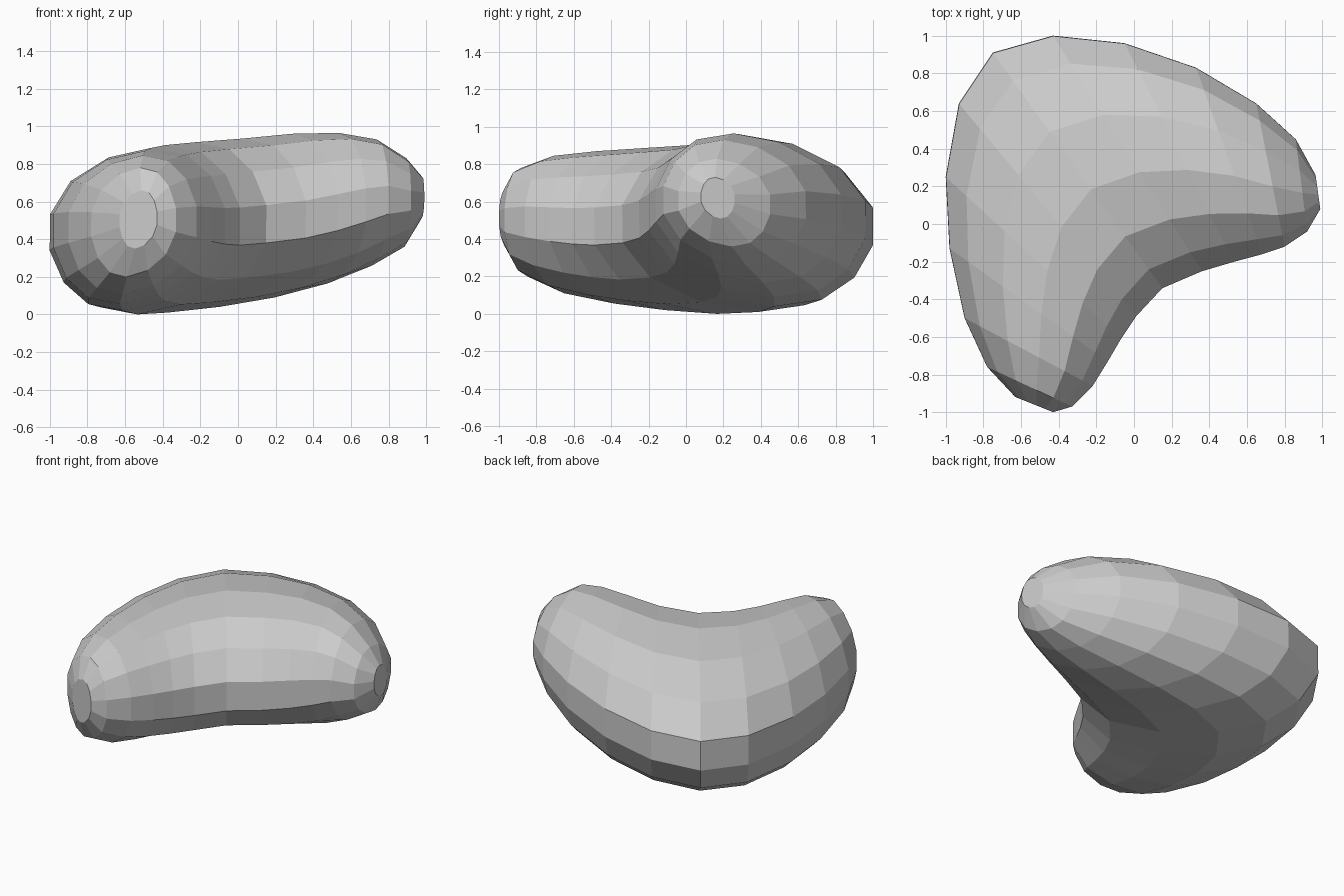
import bpy, bmesh
from math import sin, cos, pi

if "Cube" in bpy.data.objects:
    bpy.data.objects.remove(bpy.data.objects["Cube"])

SIDES = 14
SKEW = 0.08   # cross-sections lean: top toward the inner bend, underside outward
TILT = 0.02   # outer side sits a little lower than the inner side

# Cross-sections from front tip, round the bend, to right tip:
# outer x, outer y, inner x, inner y, bottom z, top z
sections = [
    (-0.63, -0.92, -0.43, -1.00, 0.35, 0.66),
    (-0.78, -0.76, -0.33, -0.97, 0.20, 0.78),
    (-0.90, -0.50, -0.22, -0.86, 0.11, 0.845),
    (-0.98, -0.13, -0.14, -0.73, 0.055, 0.87),
    (-1.00, 0.25, -0.07, -0.61, 0.02, 0.885),
    (-0.93, 0.64, 0.01, -0.49, 0.00, 0.90),
    (-0.75, 0.91, 0.15, -0.34, 0.01, 0.915),
    (-0.43, 1.00, 0.36, -0.25, 0.04, 0.935),
    (-0.05, 0.96, 0.53, -0.20, 0.09, 0.96),
    (0.33, 0.83, 0.68, -0.16, 0.165, 0.965),
    (0.65, 0.64, 0.80, -0.12, 0.26, 0.93),
    (0.86, 0.45, 0.92, -0.04, 0.36, 0.83),
    (0.965, 0.26, 0.99, 0.08, 0.51, 0.73),
]


def ring(bm, ox, oy, ix, iy, lo, hi):
    verts = []
    fit = cos(pi / SIDES)
    for k in range(SIDES):
        a = 2 * pi * (k + 0.5) / SIDES
        c, s = cos(a) / fit, sin(a)
        t = 0.5 - 0.5 * c + SKEW * s ** 3
        z = (lo + hi) / 2 + (hi - lo) * (s / 2 - TILT * c)
        verts.append(bm.verts.new((ox + (ix - ox) * t, oy + (iy - oy) * t, z)))
    return verts


# Bean body lofted through the sections
bm = bmesh.new()
rings = [ring(bm, *s) for s in sections]
for a, b in zip(rings, rings[1:]):
    for k in range(SIDES):
        n = (k + 1) % SIDES
        bm.faces.new((a[k], a[n], b[n], b[k]))

# Closed tips, and the body set down on the ground plane
bm.faces.new(rings[0])
bm.faces.new(rings[-1])
bmesh.ops.recalc_face_normals(bm, faces=bm.faces)
low = min(v.co.z for v in bm.verts)
bmesh.ops.translate(bm, verts=bm.verts, vec=(0, 0, -low))

mesh = bpy.data.meshes.new("bean")
bm.to_mesh(mesh)
bm.free()
obj = bpy.data.objects.new("bean", mesh)
bpy.context.collection.objects.link(obj)
